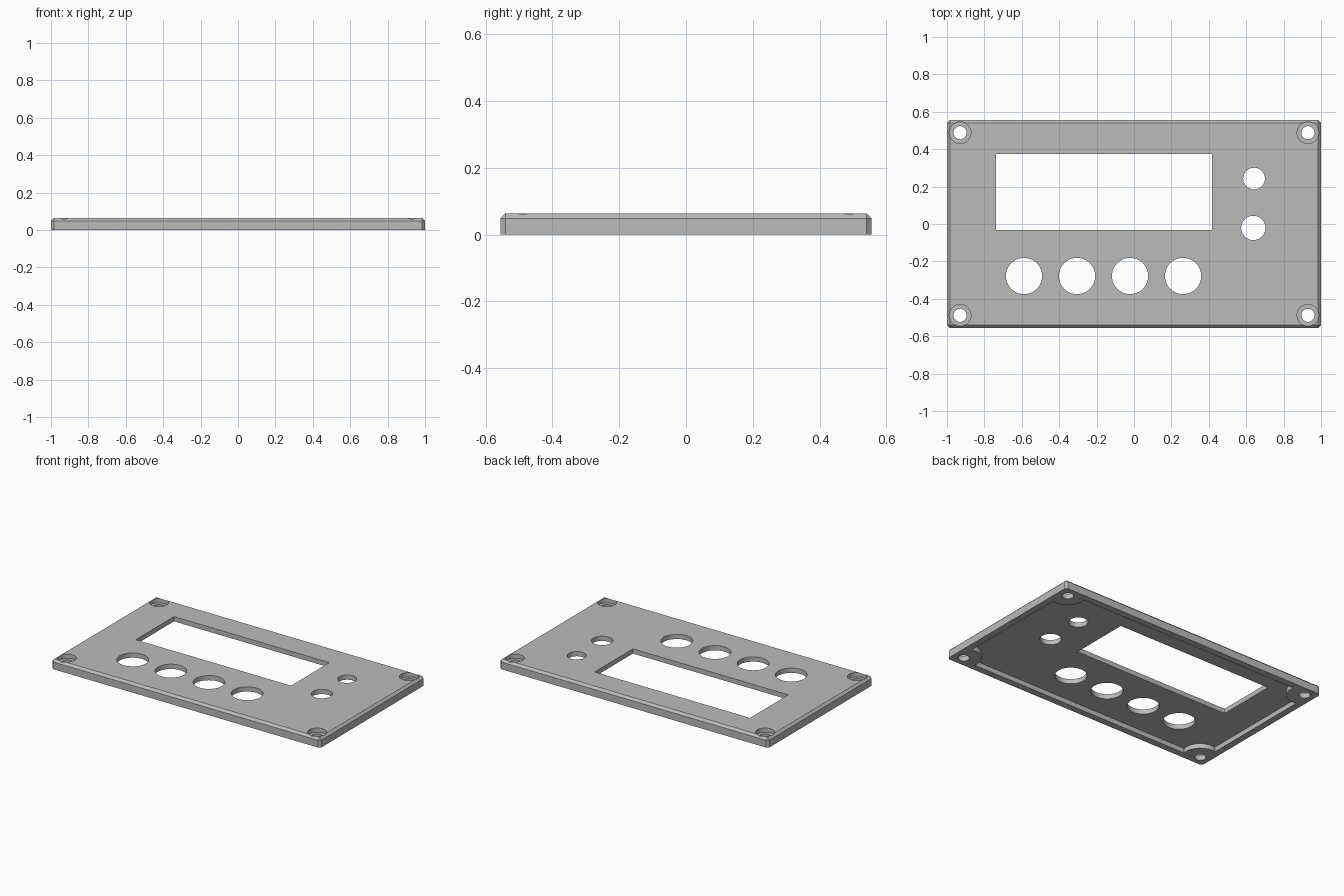
import bpy
import bmesh
from math import acos, asin, cos, sin, pi, tau

cube = bpy.data.objects.get("Cube")
if cube:
    bpy.data.objects.remove(cube, do_unlink=True)

HALF_X, HALF_Y, HEIGHT = 1.0, 0.556, 0.064
CHAMFER = 0.015
RIM = 0.045
RECESS = 0.032
SCREW_X, SCREW_Y, POST_R = 0.93, 0.488, 0.11

grey = bpy.data.materials.new("plain grey")
grey.use_nodes = True
grey.diffuse_color = (0.5, 0.5, 0.5, 1)
grey.node_tree.nodes["Principled BSDF"].inputs["Base Color"].default_value = (0.5, 0.5, 0.5, 1)


def prism(name, outline, z0, z1):
    """Upright solid from a counter-clockwise outline."""
    bm = bmesh.new()
    base = bm.faces.new([bm.verts.new((x, y, z0)) for x, y in outline])
    top = bmesh.ops.extrude_face_region(bm, geom=[base])["geom"]
    bmesh.ops.translate(bm, vec=(0, 0, z1 - z0),
                        verts=[v for v in top if isinstance(v, bmesh.types.BMVert)])
    bmesh.ops.recalc_face_normals(bm, faces=bm.faces)
    mesh = bpy.data.meshes.new(name)
    bm.to_mesh(mesh)
    bm.free()
    mesh.materials.append(grey)
    obj = bpy.data.objects.new(name, mesh)
    bpy.context.collection.objects.link(obj)
    return obj


def rectangle(x0, x1, y0, y1):
    return [(x0, y0), (x1, y0), (x1, y1), (x0, y1)]


def circle(cx, cy, r, n=48):
    return [(cx + r * cos(tau * i / n), cy + r * sin(tau * i / n)) for i in range(n)]


def recess_outline():
    """Rectangle inside the rim, bitten by a round screw post at each corner."""
    start = -acos((HALF_X - RIM - SCREW_X) / POST_R)
    end = -pi - asin((HALF_Y - RIM - SCREW_Y) / POST_R)
    steps = 16
    arc = []
    for i in range(steps + 1):
        a = start + (end - start) * i / steps
        arc.append((SCREW_X + POST_R * cos(a), SCREW_Y + POST_R * sin(a)))
    points = []
    for sx, sy in ((1, 1), (-1, 1), (-1, -1), (1, -1)):
        corner = [(sx * x, sy * y) for x, y in arc]
        points += corner if sx == sy else corner[::-1]
    return points


# Panel body with chamfered upright corners and top edges
panel = prism("front_panel", rectangle(-HALF_X, HALF_X, -HALF_Y, HALF_Y), 0, HEIGHT)
bm = bmesh.new()
bm.from_mesh(panel.data)
edges = [e for e in bm.edges if sum(v.co.z for v in e.verts) > HEIGHT / 2]
bmesh.ops.bevel(bm, geom=edges, offset=CHAMFER, segments=1, affect="EDGES")
bm.to_mesh(panel.data)
bm.free()

# Hollow underside, display window and control holes
LOW, HIGH = -0.1, 0.2
cutters = [
    prism("underside_cutter", recess_outline(), LOW, RECESS),
    prism("window_cutter", rectangle(-0.738, 0.417, -0.032, 0.374), LOW, HIGH),
    prism("upper_hole_cutter", circle(0.642, 0.243, 0.058), LOW, HIGH),
    prism("lower_hole_cutter", circle(0.638, -0.021, 0.065), LOW, HIGH),
]
for i in range(4):
    cutters.append(prism("button_cutter", circle(-0.588 + 0.2835 * i, -0.278, 0.097), LOW, HIGH))

# Counterbored screw holes
for sx in (-1, 1):
    for sy in (-1, 1):
        x, y = sx * SCREW_X, sy * SCREW_Y
        cutters.append(prism("screw_cutter", circle(x, y, 0.035), LOW, HIGH))
        cutters.append(prism("counterbore_cutter", circle(x, y, 0.058), 0.034, HIGH))

# Apply every cut
bpy.ops.object.select_all(action="DESELECT")
bpy.context.view_layer.objects.active = panel
panel.select_set(True)
for cutter in cutters:
    cutter.hide_render = True
    cut = panel.modifiers.new("cut", "BOOLEAN")
    cut.operation = "DIFFERENCE"
    cut.solver = "EXACT"
    cut.object = cutter
    bpy.ops.object.modifier_apply(modifier=cut.name)
    bpy.data.objects.remove(cutter, do_unlink=True)

bpy.ops.object.shade_smooth_by_angle(angle=pi / 6)
